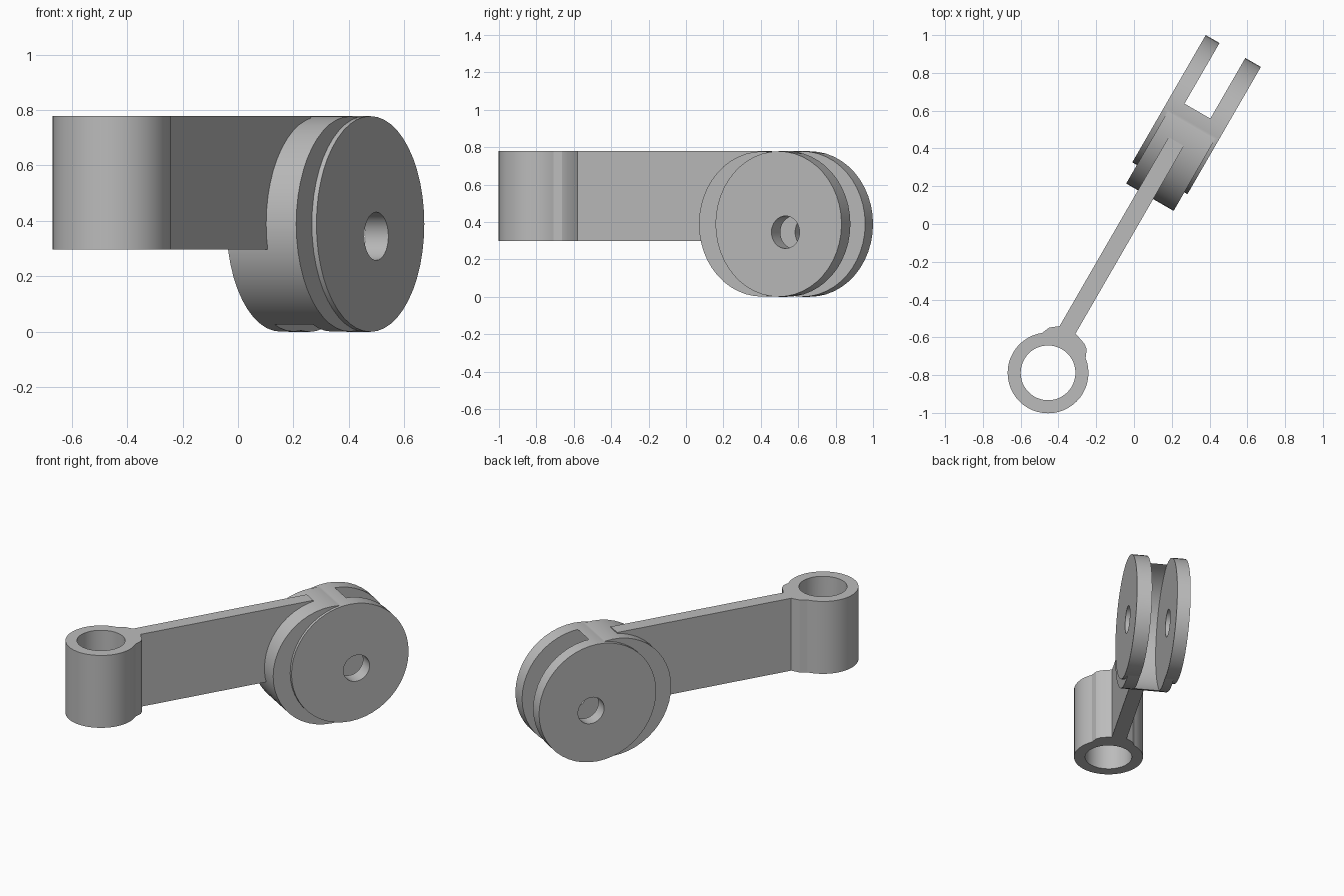
import bpy, bmesh, math
from mathutils import Matrix

cube = bpy.data.objects.get("Cube")
if cube:
    bpy.data.objects.remove(cube)

grey = bpy.data.materials.new("plain grey")
grey.use_nodes = True
colour = (0.5, 0.5, 0.5, 1)
grey.diffuse_color = colour
grey.node_tree.nodes["Principled BSDF"].inputs["Base Color"].default_value = colour

# Local frame: x runs along the arm, y across it; turned 60 degrees about z
TURN = Matrix.Rotation(math.radians(60), 4, 'Z')
BOTTOM, TOP = 0.297, 0.778
DISC_R = 0.389
PIN = (0.71, 0.345)


def finish(name, bm):
    bmesh.ops.recalc_face_normals(bm, faces=bm.faces)
    bm.transform(TURN)
    mesh = bpy.data.meshes.new(name)
    bm.to_mesh(mesh)
    bm.free()
    mesh.materials.append(grey)
    obj = bpy.data.objects.new(name, mesh)
    bpy.context.collection.objects.link(obj)
    return obj


def prism(name, outline, z0, z1):
    bm = bmesh.new()
    face = bm.faces.new([bm.verts.new((x, y, z0)) for x, y in outline])
    new = bmesh.ops.extrude_face_region(bm, geom=[face])["geom"]
    for v in new:
        if isinstance(v, bmesh.types.BMVert):
            v.co.z = z1
    return finish(name, bm)


def disc(name, x, z, radius, y0, y1, sides=48):
    bm = bmesh.new()
    place = Matrix.Translation((x, (y0 + y1) / 2, z)) @ Matrix.Rotation(math.pi / 2, 4, 'X')
    bmesh.ops.create_cone(bm, cap_ends=True, segments=sides, radius1=radius,
                          radius2=radius, depth=y1 - y0, matrix=place)
    return finish(name, bm)


def upright(name, x, radius, z0, z1):
    bm = bmesh.new()
    bmesh.ops.create_cone(bm, cap_ends=True, segments=48, radius1=radius, radius2=radius,
                          depth=z1 - z0, matrix=Matrix.Translation((x, 0, (z0 + z1) / 2)))
    return finish(name, bm)


def combine(obj, other, operation):
    mod = obj.modifiers.new(operation.lower(), 'BOOLEAN')
    mod.operation = operation
    mod.solver = 'EXACT'
    mod.object = other
    bpy.context.view_layer.objects.active = obj
    bpy.ops.object.modifier_apply(modifier=mod.name)


# Clevis: a wide disc joined to a narrower hub set back along the arm
clevis = disc("clevis", 0.667, DISC_R, DISC_R, -0.166, 0.171)
hub = disc("hub", 0.553, DISC_R, DISC_R - 0.001, -0.147, 0.143)
combine(clevis, hub, 'UNION')

# Round slot between the cheeks, open at the far end, and the pin hole
slot = disc("slot_cutter", *PIN, 0.433, -0.071, 0.087, 64)
slot_end = prism("slot_end_cutter", [(0.7, -0.071), (1.2, -0.071), (1.2, 0.087), (0.7, 0.087)], -0.1, 0.9)
pin_hole = disc("pin_hole_cutter", *PIN, 0.087, -0.4, 0.4, 32)
for cutter in (slot, slot_end, pin_hole):
    combine(clevis, cutter, 'DIFFERENCE')

# Ring with an upright bore
ring = upright("ring", -0.91, 0.214, BOTTOM, TOP)
bore = upright("bore_cutter", -0.91, 0.145, 0, 1)
combine(ring, bore, 'DIFFERENCE')

# Arm, offset slightly to one side, with a flared neck at the ring
half_neck = [(-0.76, 0.14), (-0.735, 0.13), (-0.70, 0.115), (-0.68, 0.09), (-0.665, 0.07)]
neck = prism("neck", half_neck + [(-0.657, -0.02)] + [(x, -y) for x, y in half_neck[3::-1]], BOTTOM, TOP)
arm = prism("arm", [(-0.72, -0.022), (0.49, -0.022), (0.49, 0.071), (-0.72, 0.071)], BOTTOM, TOP)
combine(arm, slot, 'DIFFERENCE')
combine(arm, neck, 'UNION')
combine(arm, ring, 'UNION')
combine(arm, bore, 'DIFFERENCE')
arm.name = "arm_with_ring"

for helper in (hub, slot, slot_end, pin_hole, ring, bore, neck):
    bpy.data.objects.remove(helper)

for obj in (clevis, arm):
    bpy.ops.object.select_all(action='DESELECT')
    obj.select_set(True)
    bpy.context.view_layer.objects.active = obj
    bpy.ops.object.shade_smooth_by_angle(angle=math.radians(25))
